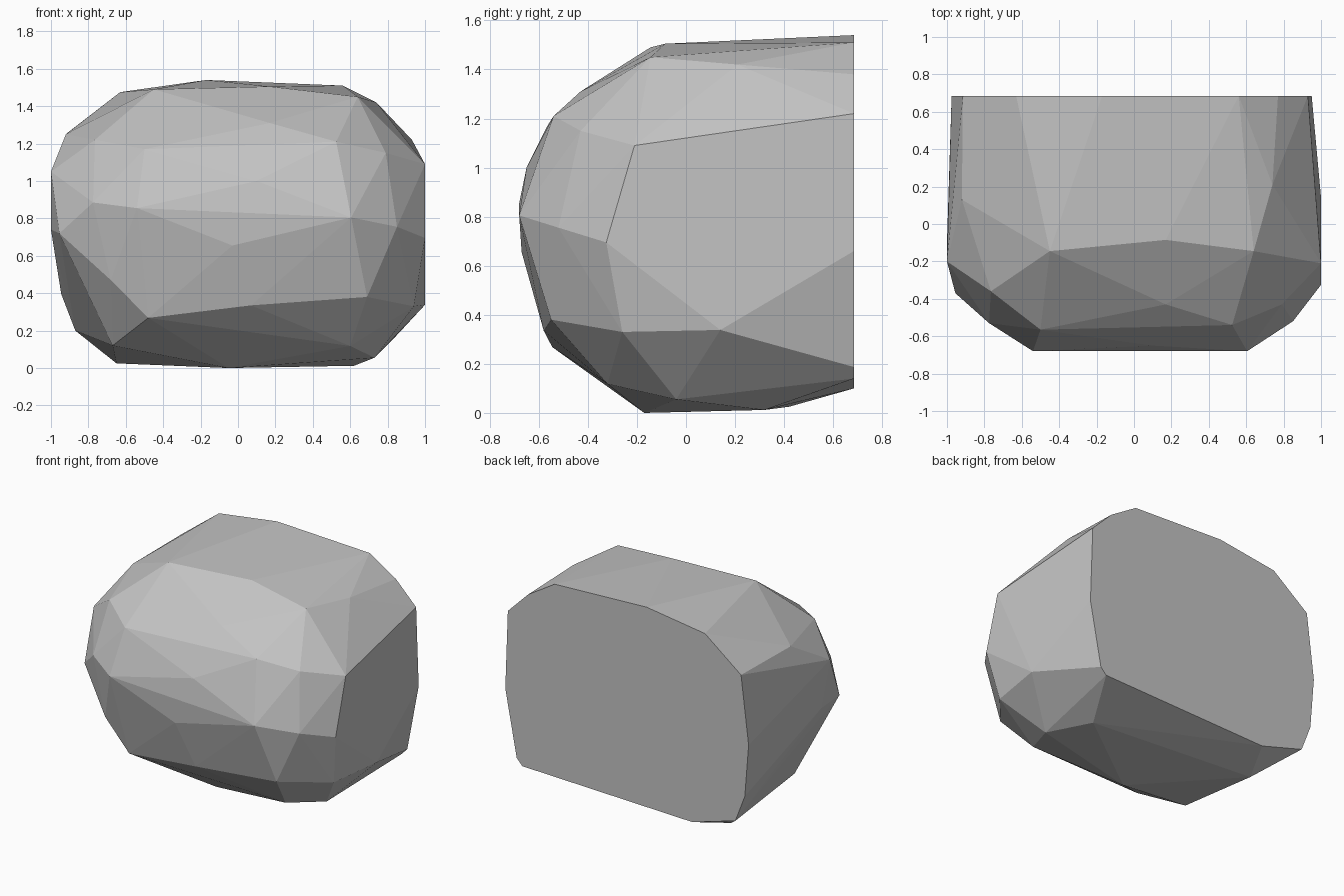
import bpy, bmesh

# Outline of the flat, sheared-off back: (x, z) corners
BACK_Y = 0.685
back = [(0.93, 1.22), (0.77, 1.38), (0.56, 1.51), (-0.17, 1.54), (-0.63, 1.475),
        (-0.915, 1.255), (-0.975, 0.77), (-0.945, 0.395), (-0.87, 0.2),
        (-0.53, 0.1), (0.815, 0.14), (0.86, 0.187), (0.95, 0.66)]

# Chipped corners, ring by ring
crown = [(0.64, -0.145, 1.45), (0.17, -0.085, 1.505), (-0.45, -0.145, 1.49),
         (0.74, 0.21, 1.42), (-0.92, 0.13, 1.25)]
shoulder = [(-0.765, -0.36, 1.22), (-0.5, -0.565, 1.17), (0.17, -0.43, 1.31),
            (0.525, -0.54, 1.21), (0.79, -0.43, 1.15), (1, -0.21, 1.09),
            (-1, -0.2, 1.05), (0.1, -0.65, 1.0)]
belly = [(1, -0.325, 0.695), (0.85, -0.52, 0.755), (0.605, -0.68, 0.805),
         (-0.54, -0.68, 0.855), (-0.775, -0.53, 0.885), (-0.955, -0.37, 0.72),
         (-0.03, -0.67, 0.655), (-1, -0.1, 0.74)]
skirt = [(-0.68, -0.53, 0.47), (-0.48, -0.545, 0.268), (0.07, -0.58, 0.335),
         (0.69, -0.55, 0.38), (0.94, -0.26, 0.33), (1, 0.14, 0.338)]
underside = [(0.73, -0.04, 0.055), (0.6, -0.32, 0.118), (-0.67, -0.27, 0.12),
             (-0.05, -0.17, 0), (0.62, 0.32, 0.012), (-0.65, 0.42, 0.025)]

# Boulder: faceted hull stretched over the corners
bm = bmesh.new()
for p in [(x, BACK_Y, z) for x, z in back] + crown + shoulder + belly + skirt + underside:
    bm.verts.new(p)
bmesh.ops.convex_hull(bm, input=bm.verts[:])
bmesh.ops.delete(bm, geom=[v for v in bm.verts if not v.link_faces], context='VERTS')

# Merge the back into one flat face
cut = [f for f in bm.faces if all(abs(v.co.y - BACK_Y) < 1e-4 for v in f.verts)]
bmesh.ops.dissolve_faces(bm, faces=cut)
bmesh.ops.recalc_face_normals(bm, faces=bm.faces[:])

mesh = bpy.data.meshes.new("boulder")
bm.to_mesh(mesh)
bm.free()
boulder = bpy.data.objects.new("boulder", mesh)
bpy.context.collection.objects.link(boulder)

stone = bpy.data.materials.new("grey stone")
stone.diffuse_color = (0.55, 0.55, 0.55, 1)
mesh.materials.append(stone)
